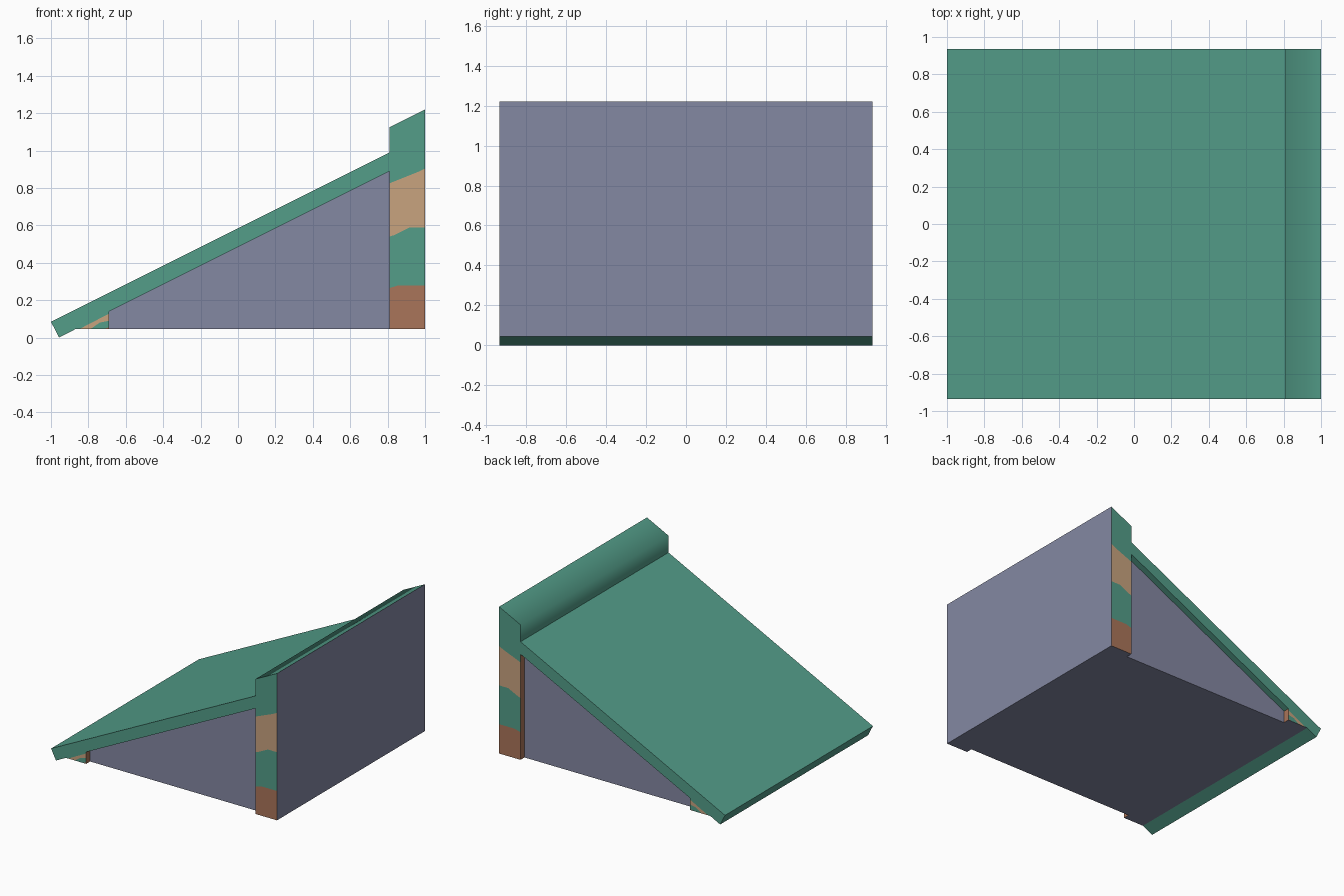
import bpy, bmesh
from mathutils import Vector

if "Cube" in bpy.data.objects:
    bpy.data.objects.remove(bpy.data.objects["Cube"])

Y = 0.935          # half width
YI = 0.885         # half width of recessed side panels
Z0 = 0.045         # floor level
XF, XW = -0.69, 0.81   # inner faces of foot and back wall


def material(name, rgb):
    m = bpy.data.materials.new(name)
    m.diffuse_color = (*rgb, 1)
    m.use_nodes = True
    m.node_tree.nodes["Principled BSDF"].inputs["Base Color"].default_value = m.diffuse_color
    return m


MATS = [material("green", (0.087, 0.337, 0.250)),
        material("slate_grey", (0.231, 0.246, 0.362)),
        material("tan", (0.578, 0.366, 0.212)),
        material("brown", (0.402, 0.178, 0.100))]
GREEN, GREY, TAN, BROWN = range(4)


class Part:
    """Collects flat faces, each turned to look towards a given direction."""

    def __init__(self, name):
        self.name, self.bm = name, bmesh.new()

    def face(self, pts, mat, out, smooth=False):
        f = self.bm.faces.new([self.bm.verts.new(p) for p in pts])
        f.normal_update()
        if f.normal.dot(Vector(out)) < 0:
            f.normal_flip()
        f.material_index, f.smooth = mat, smooth

    def sides(self, profile, mat, y=Y):
        # the same xz outline on the front and the back
        for s in (-1, 1):
            self.face([(x, s * y, z) for x, z in profile], mat, (0, s, 0))

    def strip(self, a, b, mat, out, y0=-Y, y1=Y, smooth=False):
        # xz edge swept across y
        self.face([(a[0], y0, a[1]), (b[0], y0, b[1]),
                   (b[0], y1, b[1]), (a[0], y1, a[1])], mat, out, smooth)

    def edge_strips(self, a, b, mat, out):
        # narrow returns beside the recessed panels
        for s in (-1, 1):
            self.strip(a, b, mat, out, s * YI, s * Y)

    def finish(self):
        bmesh.ops.remove_doubles(self.bm, verts=self.bm.verts, dist=1e-5)
        me = bpy.data.meshes.new(self.name)
        for m in MATS:
            me.materials.append(m)
        self.bm.to_mesh(me)
        self.bm.free()
        bpy.context.collection.objects.link(bpy.data.objects.new(self.name, me))


# Sloping slab with its overhang
top_l, low, heel = (-1, 0.085), (-0.957, 0.0), (-0.87, Z0)
under_f, under_w, top_r = (XF, 0.14), (XW, 0.89), (XW, 0.99)
slab = Part("sloping_slab")
slab.sides([top_l, low, heel, under_f, under_w, top_r], GREEN)
slab.strip(top_l, top_r, GREEN, (0, 0, 1))
slab.strip(top_l, low, GREEN, (-1, 0, -0.5))
slab.strip(low, heel, GREEN, (0, 0, -1))
slab.edge_strips(under_f, under_w, GREEN, (0, 0, -1))
slab.finish()

# Back wall with uneven colour bands on its ends
lines = [[(XW, Z0), (1, Z0)],
         [(XW, 0.265), (0.86, 0.28), (1, 0.28)],
         [(XW, 0.54), (0.835, 0.548), (0.92, 0.59), (1, 0.59)],
         [(XW, 0.825), (0.96, 0.885), (1, 0.905)],
         [(XW, 1.125), (1, 1.22)]]
wall = Part("back_wall")
for lo, hi, mat in zip(lines, lines[1:], (BROWN, GREEN, TAN, GREEN)):
    wall.sides(lo + hi[::-1], mat)
wall.strip((1, Z0), (1, 1.22), GREY, (1, 0, 0))
wall.strip((XW, 1.125), (1, 1.22), GREEN, (0, 0, 1), smooth=True)
wall.strip(top_r, (XW, 1.125), GREEN, (-1, 0, 0), smooth=True)
wall.edge_strips((XW, Z0), under_w, BROWN, (-1, 0, 0))
wall.finish()

# Small front foot under the slab
foot = Part("front_foot")
foot.sides([heel, (-0.85, Z0), (XF, 0.128), under_f], GREEN)
foot.sides([(-0.85, Z0), (-0.79, Z0), (-0.74, 0.08), (XF, 0.09), (XF, 0.128)], TAN)
foot.sides([(-0.79, Z0), (-0.72, Z0), (XF, 0.055), (XF, 0.09), (-0.74, 0.08)], GREEN)
foot.sides([(-0.72, Z0), (XF, Z0), (XF, 0.055)], BROWN)
foot.edge_strips((XF, Z0), under_f, BROWN, (1, 0, 0))
foot.finish()

# Recessed side panels
panels = Part("side_panels")
panels.sides([(XF, Z0), (XW, Z0), under_w, under_f], GREY, YI)
panels.finish()

# Underside
floor = Part("floor")
for x0, x1, y in ((-0.87, XF, Y), (XF, XW, YI), (XW, 1, Y)):
    floor.strip((x0, Z0), (x1, Z0), GREY, (0, 0, -1), -y, y)
floor.finish()
